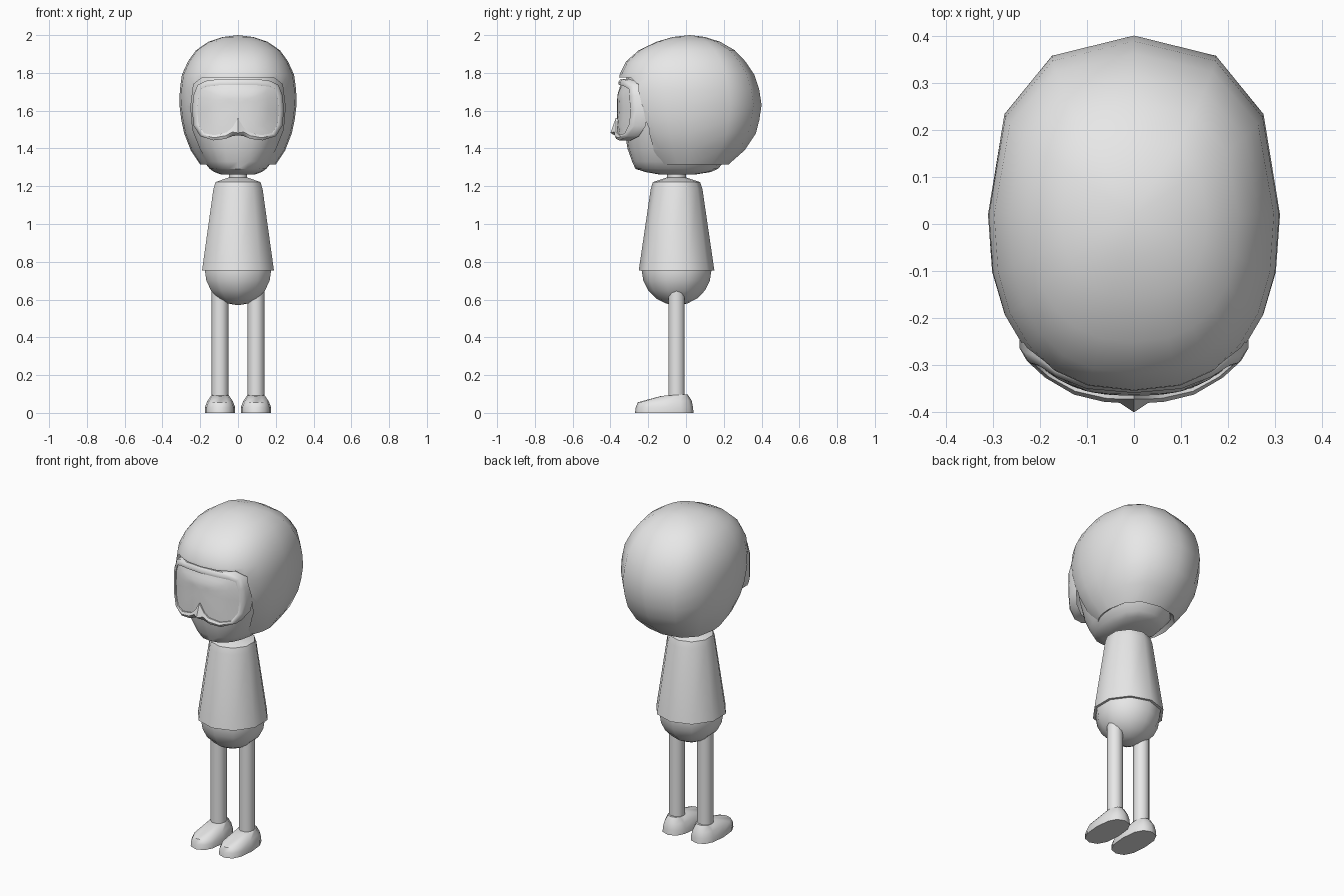
import bpy, bmesh, math

if "Cube" in bpy.data.objects:
    bpy.data.objects.remove(bpy.data.objects["Cube"])

grey = bpy.data.materials.new("plain grey")
grey.diffuse_color = (0.8, 0.8, 0.8, 1)
grey.use_nodes = True
grey.node_tree.nodes["Principled BSDF"].inputs["Base Color"].default_value = grey.diffuse_color


def finish(name, bm, angle=40):
    bmesh.ops.recalc_face_normals(bm, faces=bm.faces)
    me = bpy.data.meshes.new(name)
    bm.to_mesh(me)
    bm.free()
    me.materials.append(grey)
    ob = bpy.data.objects.new(name, me)
    bpy.context.collection.objects.link(ob)
    if angle:
        shade(ob, angle)
    return ob


def shade(ob, angle):
    bpy.ops.object.select_all(action='DESELECT')
    ob.select_set(True)
    bpy.context.view_layer.objects.active = ob
    bpy.ops.object.shade_smooth_by_angle(angle=math.radians(angle))


def loft(rings, cap_start=True, cap_end=True):
    """Bridge rings of points; a single-point ring becomes a pole."""
    bm = bmesh.new()
    vs = [[bm.verts.new(p) for p in r] for r in rings]
    for a, b in zip(vs, vs[1:]):
        n = max(len(a), len(b))
        for i in range(n):
            j = (i + 1) % n
            quad = [a[i % len(a)], a[j % len(a)], b[j % len(b)], b[i % len(b)]]
            bm.faces.new(list(dict.fromkeys(quad)))
    for ring, cap in ((vs[0], cap_start), (vs[-1], cap_end)):
        if cap and len(ring) > 2:
            bm.faces.new(ring)
    return bm


def circle(r, z, cx=0, cy=-0.05, n=10, start=90):
    return [(cx + r * math.cos(math.radians(start + 360 * i / n)),
             cy + r * math.sin(math.radians(start + 360 * i / n)), z) for i in range(n)]


def spow(v, e):
    return math.copysign(abs(v) ** e, v)


def oval(z, w, yf, yb, cy=0.0):
    """Squarish oval: coarse at the back, finer at the front."""
    out = []
    for a in list(range(0, 180, 30)) + list(range(180, 360, 15)):
        c, s = math.cos(math.radians(a)), math.sin(math.radians(a))
        out.append((w * spow(c, 0.833), cy + spow(s, 0.833) * ((yb - cy) if s > 0 else (cy - yf)), z))
    return out


# helmet shell: height, half width, front y, back y
helmet_rows = [(1.315, .2, -.18, .225), (1.39, .25, -.25, .31), (1.48, .285, -.305, .37),
               (1.55, .3, -.335, .388), (1.63, .31, -.355, .4), (1.71, .308, -.362, .388),
               (1.79, .297, -.352, .362), (1.86, .265, -.318, .315), (1.92, .222, -.25, .258),
               (1.965, .155, -.155, .18), (1.99, .08, -.07, .1)]
helmet = finish("helmet", loft([oval(*r, cy=.02) for r in helmet_rows] + [[(0, .02, 2.0)]],
                               cap_start=False), 0)
mod = helmet.modifiers.new("thickness", 'SOLIDIFY')
mod.thickness, mod.offset = 0.03, -1

# face opening cut through the helmet front
half = [(.19, 1.775), (.235, 1.74), (.25, 1.62), (.24, 1.5), (.2, 1.4), (.15, 1.31), (.14, 1.2)]
outline = half + [(-x, z) for x, z in reversed(half)]
cutter = finish("opening_cutter", loft([[(x, y, z) for x, z in outline] for y in (-.6, -.08)]), 0)
cutter.hide_render = True
mod = helmet.modifiers.new("opening", 'BOOLEAN')
mod.operation, mod.object, mod.solver = 'DIFFERENCE', cutter, 'EXACT'
bpy.context.view_layer.objects.active = helmet
helmet.select_set(True)
for m in [m.name for m in helmet.modifiers]:
    bpy.ops.object.modifier_apply(modifier=m)
bpy.data.objects.remove(cutter)
shade(helmet, 40)

# head inside the helmet
head_rows = [(1.262, .09, -.14, .05), (1.275, .125, -.215, .13), (1.292, .15, -.268, .17),
             (1.33, .18, -.285, .2), (1.4, .217, -.31, .265), (1.5, .25, -.325, .33),
             (1.63, .272, -.33, .36), (1.75, .262, -.325, .335), (1.85, .225, -.28, .27),
             (1.92, .14, -.16, .16)]
finish("head", loft([oval(*r, cy=-.01) for r in head_rows] + [[(0, 0, 1.95)]]), 45)


# goggles: half outlines from top centre to bottom centre
def mirror(pts):
    return pts + [(-x, z) for x, z in reversed(pts[1:-1])]


def wrap(x, z, dy=0.0):
    return (x, -.372 + .04 * (abs(x) / .17) ** 2.8 + .3 * max(0, z - 1.68) + dy, z)


outer = mirror([(0, 1.768), (.1, 1.767), (.17, 1.758), (.215, 1.735), (.236, 1.68), (.243, 1.6),
                (.235, 1.52), (.2, 1.465), (.13, 1.443), (.07, 1.45), (.03, 1.465), (0, 1.47)])
inner = mirror([(0, 1.735), (.1, 1.735), (.16, 1.728), (.195, 1.715), (.21, 1.67), (.215, 1.6),
                (.21, 1.53), (.18, 1.48), (.125, 1.47), (.06, 1.485), (.03, 1.51), (0, 1.56)])
middle = [((a + c) / 2, (b + d) / 2) for (a, b), (c, d) in zip(outer, inner)]
crest = [wrap(x, z, -.008) for x, z in middle]
crest[11] = (0, -.4, 1.482)  # nose point
finish("goggle_frame", loft([[wrap(x, z, .06) for x, z in outer], [wrap(x, z) for x, z in outer],
                             crest, [wrap(x, z) for x, z in inner],
                             [wrap(x, z, .02) for x, z in inner]], False, False), 50)

lens = [[wrap(x * k, 1.64 + (z - 1.64) * k, .008) for x, z in inner] for k in (1, .75, .5, .25)]
finish("goggle_lens", loft(lens + [[wrap(0, 1.64, .008)]], False), 50)

# neck, shirt with a turned-in hem, and hips
finish("neck", loft([circle(.05, 1.19), circle(.05, 1.29)]))
finish("shirt", loft([circle(.17, .8), circle(.178, .755), circle(.2, .755), circle(.137, 1.185),
                      circle(.125, 1.222), circle(.052, 1.246)], cap_start=False))
hips = [circle(.185 * math.cos(math.radians(a)), .757 - .187 * math.sin(math.radians(a)))
        for a in (0, 18, 36, 54, 72)]
finish("hips", loft([circle(.18, .8)] + hips + [[(0, -.05, .57)]]))

# legs and feet: sole, side, instep, ankle as half width, front y/z, back y/z
foot_rows = [(.08, -.27, 0, .04, 0), (.08, -.266, .03, .037, .03),
             (.068, -.255, .056, .03, .065), (.046, -.13, .09, .008, .098)]
for side, label in ((-1, "left"), (1, "right")):
    cx = side * .095
    finish(label + "_leg", loft([circle(.045, .08, cx, start=0), circle(.045, .68, cx, start=0)]))
    rings = []
    for w, yf, zf, yb, zb in foot_rows:
        ring = []
        for i in range(12):
            c, s = math.cos(i * math.pi / 6), math.sin(i * math.pi / 6)
            t = (1 + spow(s, .8)) / 2
            ring.append((cx + w * spow(c, .8), yf + (yb - yf) * t, zf + (zb - zf) * t))
        rings.append(ring)
    finish(label + "_foot", loft(rings), 50)
